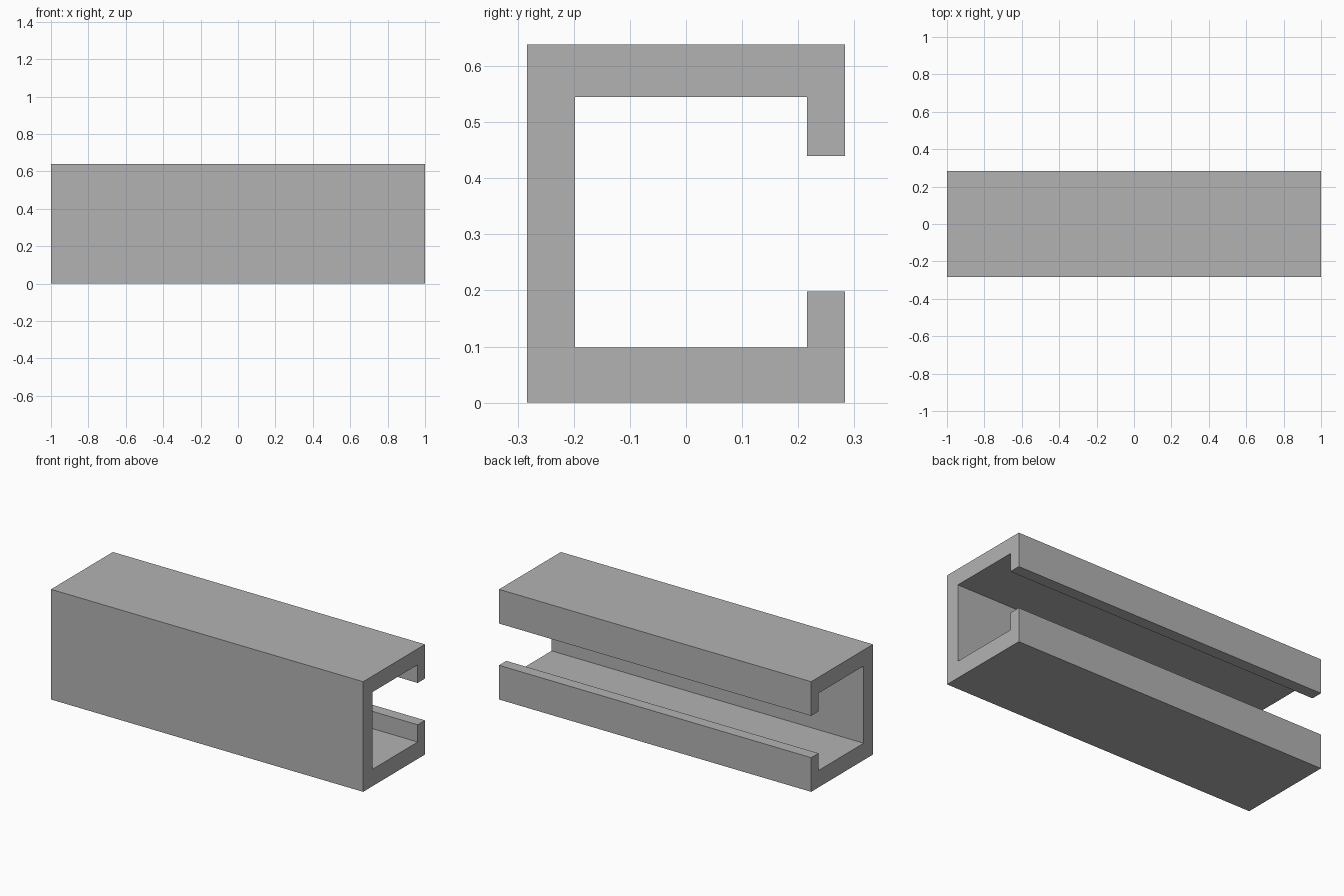
import bpy
import bmesh
from mathutils import Vector

default_cube = bpy.data.objects.get("Cube")
if default_cube:
    bpy.data.objects.remove(default_cube, do_unlink=True)

# Plain grey metal
grey = bpy.data.materials.new("grey_metal")
grey.use_nodes = True
color = (0.45, 0.45, 0.45, 1.0)
grey.diffuse_color = color
grey.node_tree.nodes["Principled BSDF"].inputs["Base Color"].default_value = color

# C-shaped cross-section (y, z), open toward the back
length = 2.0
front, back, top = -0.283, 0.283, 0.638
web_inner, lip_inner = -0.198, 0.216
floor, ceiling = 0.098, 0.545
slot_bottom, slot_top = 0.198, 0.44
profile = [
    (front, 0), (back, 0), (back, slot_bottom), (lip_inner, slot_bottom),
    (lip_inner, floor), (web_inner, floor), (web_inner, ceiling),
    (lip_inner, ceiling), (lip_inner, slot_top), (back, slot_top),
    (back, top), (front, top),
]

# Extrude the section along the channel
bm = bmesh.new()
section = bm.faces.new([bm.verts.new((-length / 2, y, z)) for y, z in profile])
extruded = bmesh.ops.extrude_face_region(bm, geom=[section], use_keep_orig=True)
end_verts = [g for g in extruded["geom"] if isinstance(g, bmesh.types.BMVert)]
bmesh.ops.translate(bm, verts=end_verts, vec=Vector((length, 0, 0)))
bmesh.ops.recalc_face_normals(bm, faces=bm.faces)

mesh = bpy.data.meshes.new("slotted_channel")
bm.to_mesh(mesh)
bm.free()
mesh.materials.append(grey)
channel = bpy.data.objects.new("slotted_channel", mesh)
bpy.context.collection.objects.link(channel)
